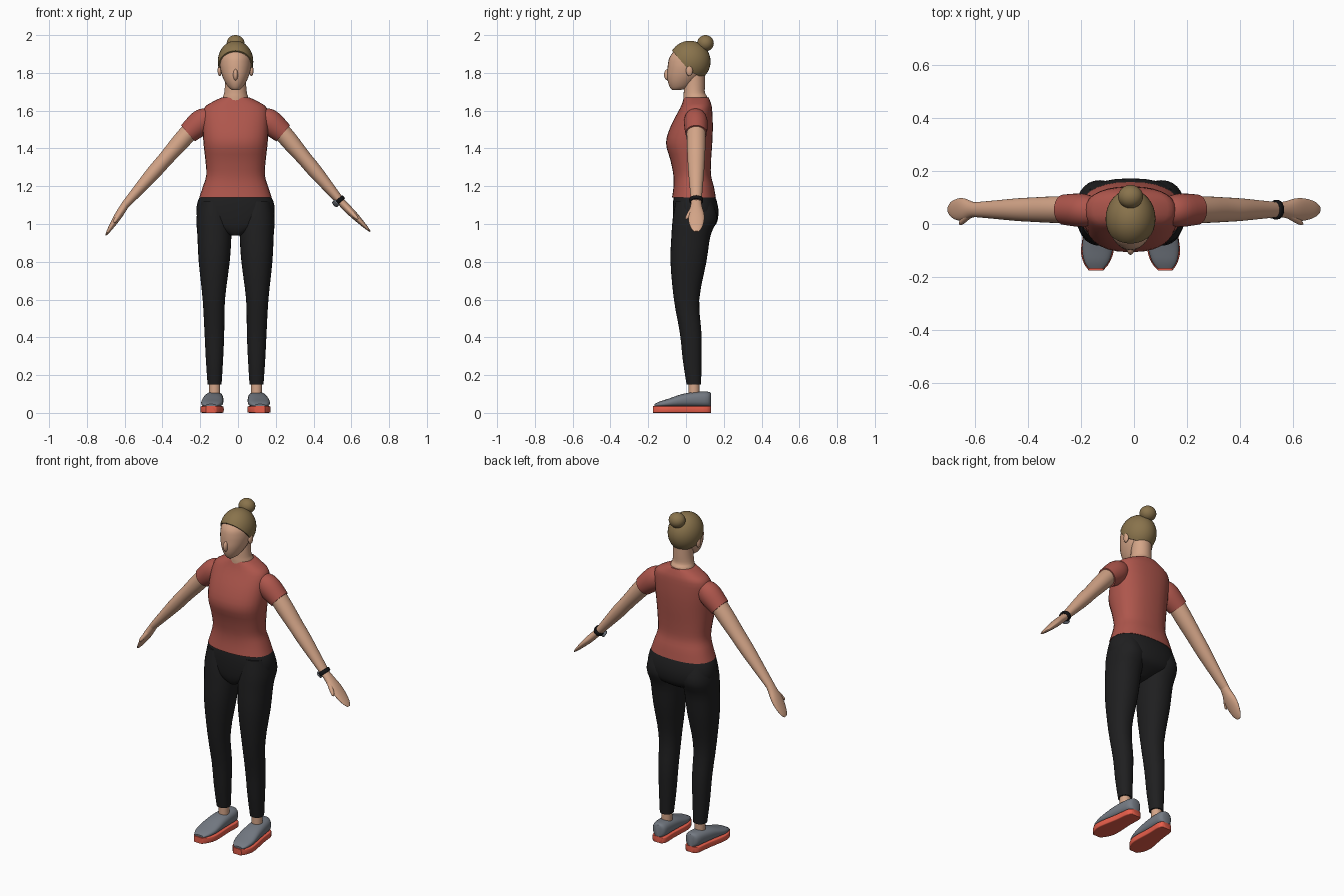
import bpy, bmesh, math
from mathutils import Vector

if "Cube" in bpy.data.objects:
    bpy.data.objects.remove(bpy.data.objects["Cube"])

CX = -0.013  # body axis
X, Y, Z = Vector((1, 0, 0)), Vector((0, 1, 0)), Vector((0, 0, 1))


def material(name, *srgb):
    m = bpy.data.materials.new(name)
    col = [(c / 255 / 12.92 if c < 11 else ((c / 255 + 0.055) / 1.055) ** 2.4) for c in srgb] + [1]
    m.use_nodes = True
    m.diffuse_color = col
    m.node_tree.nodes["Principled BSDF"].inputs["Base Color"].default_value = col
    return m


SKIN = material("skin", 212, 165, 136)
SHIRT = material("shirt red", 174, 86, 76)
PANTS = material("trouser black", 31, 31, 32)
HAIR = material("hair brown", 137, 115, 76)
SHOE = material("shoe grey", 116, 122, 131)
SOLE = material("sole coral", 236, 96, 76)
STRAP = material("strap black", 20, 20, 22)


def finish(bm, name, mat):
    bmesh.ops.recalc_face_normals(bm, faces=bm.faces)
    me = bpy.data.meshes.new(name)
    bm.to_mesh(me)
    bm.free()
    me.materials.append(mat)
    ob = bpy.data.objects.new(name, me)
    bpy.context.collection.objects.link(ob)
    bpy.ops.object.select_all(action='DESELECT')
    ob.select_set(True)
    bpy.context.view_layer.objects.active = ob
    bpy.ops.object.shade_smooth_by_angle(angle=math.radians(50))
    return ob


def spline(p, q, r, s, t):
    return q + (r - p) * (t / 2) + (p * 2 - q * 5 + r * 4 - s) * (t * t / 2) \
        + (q * 3 - p - r * 3 + s) * (t ** 3 / 2)


def loft(name, mat, rings, power=2, sides=28, steps=3):
    """Skin superellipse rings given as (centre, half axis a, half axis b)."""
    last = len(rings) - 1
    full = []
    for i in range(last):
        four = [rings[min(max(i + k, 0), last)] for k in (-1, 0, 1, 2)]
        for j in range(steps):
            full.append([spline(*[f[n] for f in four], j / steps) for n in range(3)])
    full.append(rings[-1])
    bm = bmesh.new()
    loops = []
    for c, a, b in full:
        loop = []
        for k in range(sides):
            t = math.tau * k / sides
            u, v = [math.copysign(abs(w) ** (2 / power), w) for w in (math.cos(t), math.sin(t))]
            loop.append(bm.verts.new(c + a * u + b * v))
        loops.append(loop)
    for lo, hi in zip(loops, loops[1:]):
        for k in range(sides):
            n = (k + 1) % sides
            bm.faces.new((lo[k], lo[n], hi[n], hi[k]))
    bm.faces.new(loops[0])
    bm.faces.new(loops[-1])
    return finish(bm, name, mat)


def level(z, half, front, back, x=CX):
    """Horizontal ring from its half width and its front and back."""
    return Vector((x, (front + back) / 2, z)), X * half, Y * ((back - front) / 2)


def ellipsoid(name, mat, centre, radii, cuts=()):
    bm = bmesh.new()
    bmesh.ops.create_uvsphere(bm, u_segments=32, v_segments=20, radius=1)
    for v in bm.verts:
        v.co = Vector(centre) + Vector([a * b for a, b in zip(v.co, radii)])
    for point, normal in cuts:
        bmesh.ops.bisect_plane(bm, geom=bm.verts[:] + bm.edges[:] + bm.faces[:],
                               plane_co=point, plane_no=normal, clear_inner=True)
        bmesh.ops.holes_fill(bm, edges=[e for e in bm.edges if e.is_boundary])
    return finish(bm, name, mat)


# Torso, neck and hips
loft("shirt", SHIRT, [level(*r) for r in (
    (1.14, 0.192, -0.074, 0.158), (1.2, 0.172, -0.066, 0.147), (1.26, 0.155, -0.067, 0.132),
    (1.34, 0.16, -0.083, 0.133), (1.43, 0.17, -0.106, 0.139), (1.52, 0.174, -0.08, 0.142),
    (1.61, 0.168, -0.033, 0.138), (1.645, 0.125, -0.018, 0.13), (1.67, 0.073, -0.01, 0.12))],
    power=2.4)
loft("neck", SKIN, [level(*r) for r in (
    (1.64, 0.075, -0.015, 0.118), (1.675, 0.066, -0.014, 0.112), (1.695, 0.06, -0.012, 0.1),
    (1.74, 0.056, -0.01, 0.1), (1.8, 0.056, 0, 0.1))])
loft("trouser_hips", PANTS, [level(*r) for r in (
    (1.165, 0.175, -0.06, 0.145), (1.12, 0.2, -0.068, 0.163), (1.06, 0.207, -0.07, 0.172),
    (1.0, 0.185, -0.066, 0.16), (0.965, 0.1, -0.058, 0.12), (0.94, 0.03, -0.045, 0.07))],
    power=2.3)

# Head, hair and bun
loft("face", SKIN, [level(*r) for r in (
    (1.709, 0.018, -0.072, -0.03), (1.722, 0.036, -0.084, 0.015), (1.75, 0.055, -0.095, 0.05),
    (1.785, 0.071, -0.1, 0.085), (1.82, 0.08, -0.098, 0.1), (1.85, 0.083, -0.095, 0.11),
    (1.885, 0.08, -0.086, 0.11), (1.925, 0.06, -0.056, 0.09))])
ellipsoid("nose", SKIN, (CX, -0.096, 1.79), (0.013, 0.02, 0.03))
ellipsoid("hair", HAIR, (CX, 0.02, 1.86), (0.094, 0.11, 0.11),
          cuts=[((CX, 0.015, 1.815), (0, 1.1, 0.95)), ((CX, 0.015, 1.81), (0, 0.5, 1))])
ellipsoid("hair_bun", HAIR, (CX, 0.103, 1.957), (0.047, 0.044, 0.043))

for s, side in ((1, "left"), (-1, "right")):
    def at(x, y, z):
        return Vector((CX + s * x, y, z))

    ellipsoid(side + "_ear", SKIN, at(0.084, 0.018, 1.812), (0.011, 0.018, 0.029))

    # Arms run from the shoulder through the wrist to the fingertips
    elbow_y = 0.054
    shoulder = at(0.252, elbow_y, 1.48)
    wrist = at(0.56, elbow_y, 1.115) if s > 0 else at(0.585, elbow_y, 1.1)
    tip = Vector((0.7, 0.055, 0.96)) if s > 0 else Vector((-0.7, 0.055, 0.94))
    along = (wrist - shoulder).normalized()
    across = along.cross(Y).normalized()

    def tube(start, end, rows):
        d = (end - start).normalized().cross(Y).normalized()
        return [(start.lerp(end, t), d * thin, Y * wide) for t, thin, wide in rows]

    loft(side + "_sleeve", SHIRT, tube(at(0.13, 0.05, 1.585), shoulder, (
        (0, 0.035, 0.04), (0.2, 0.058, 0.056), (0.5, 0.066, 0.063), (1, 0.056, 0.057))))
    loft(side + "_arm", SKIN, tube(shoulder, wrist, (
        (-0.15, 0.047, 0.05), (0.1, 0.047, 0.05), (0.35, 0.04, 0.046),
        (0.55, 0.038, 0.042), (0.8, 0.029, 0.034), (1, 0.021, 0.028))))
    loft(side + "_hand", SKIN, tube(wrist, tip, (
        (-0.06, 0.02, 0.027), (0.15, 0.021, 0.031), (0.4, 0.02, 0.042),
        (0.65, 0.015, 0.041), (0.88, 0.009, 0.029), (1, 0.003, 0.012))))
    thumb = wrist.lerp(tip, 0.2) - Y * 0.018
    loft(side + "_thumb", SKIN, tube(thumb, wrist.lerp(tip, 0.58) - Y * 0.054, (
        (0, 0.013, 0.014), (0.5, 0.012, 0.013), (0.85, 0.009, 0.01), (1, 0.003, 0.003))))

    # Legs
    loft(side + "_trouser_leg", PANTS, [
        level(z, (outer - inner) / 2, front, back, CX + s * (inner + outer) / 2)
        for z, inner, outer, front, back in (
            (1.12, 0.045, 0.19, -0.055, 0.14), (1.03, 0.024, 0.207, -0.07, 0.165),
            (0.94, 0.022, 0.202, -0.077, 0.13), (0.8, 0.031, 0.195, -0.082, 0.108),
            (0.6, 0.056, 0.174, -0.064, 0.07), (0.42, 0.06, 0.164, -0.032, 0.082),
            (0.28, 0.066, 0.157, -0.017, 0.082), (0.15, 0.074, 0.148, 0.003, 0.08))], power=2.2)
    loft(side + "_ankle", SKIN, [
        level(z, 0.03, 0.012, 0.072, CX + s * 0.111) for z in (0.07, 0.12, 0.17)])

    # Shoes, toes turned slightly outward
    def shoe_rings(rows):
        return [(at(0.118 - 0.07 * y, y, (low + top) / 2), X * half, Z * ((top - low) / 2))
                for y, half, low, top in rows]

    loft(side + "_shoe", SHOE, shoe_rings((
        (0.132, 0.022, 0.034, 0.105), (0.115, 0.042, 0.03, 0.112), (0.05, 0.05, 0.03, 0.111),
        (-0.02, 0.055, 0.03, 0.1), (-0.09, 0.058, 0.03, 0.076), (-0.14, 0.047, 0.03, 0.06),
        (-0.168, 0.028, 0.032, 0.046))), power=2.5)
    loft(side + "_sole", SOLE, shoe_rings([(y, half, 0, 0.036) for y, half in (
        (0.133, 0.028), (0.11, 0.045), (0.03, 0.049), (-0.09, 0.062),
        (-0.145, 0.049), (-0.175, 0.027))]), power=9)

    # Watch on the left wrist
    if s > 0:
        spot = shoulder.lerp(wrist, 0.97)
        loft("watch_strap", STRAP, [(spot + along * d, across * r, Y * (r + 0.007))
             for d, r in ((-0.011, 0.026), (-0.008, 0.03), (0.008, 0.029), (0.011, 0.025))])
        out = (across if across.z < 0 else -across) * 0.9 - Y * 0.45
        out.normalize()
        wide = along.cross(out)
        loft("watch_face", SHOE, [(spot + out * d, along * r, wide * r)
             for d, r in ((0.022, 0.019), (0.037, 0.019), (0.039, 0.016))], steps=1)
